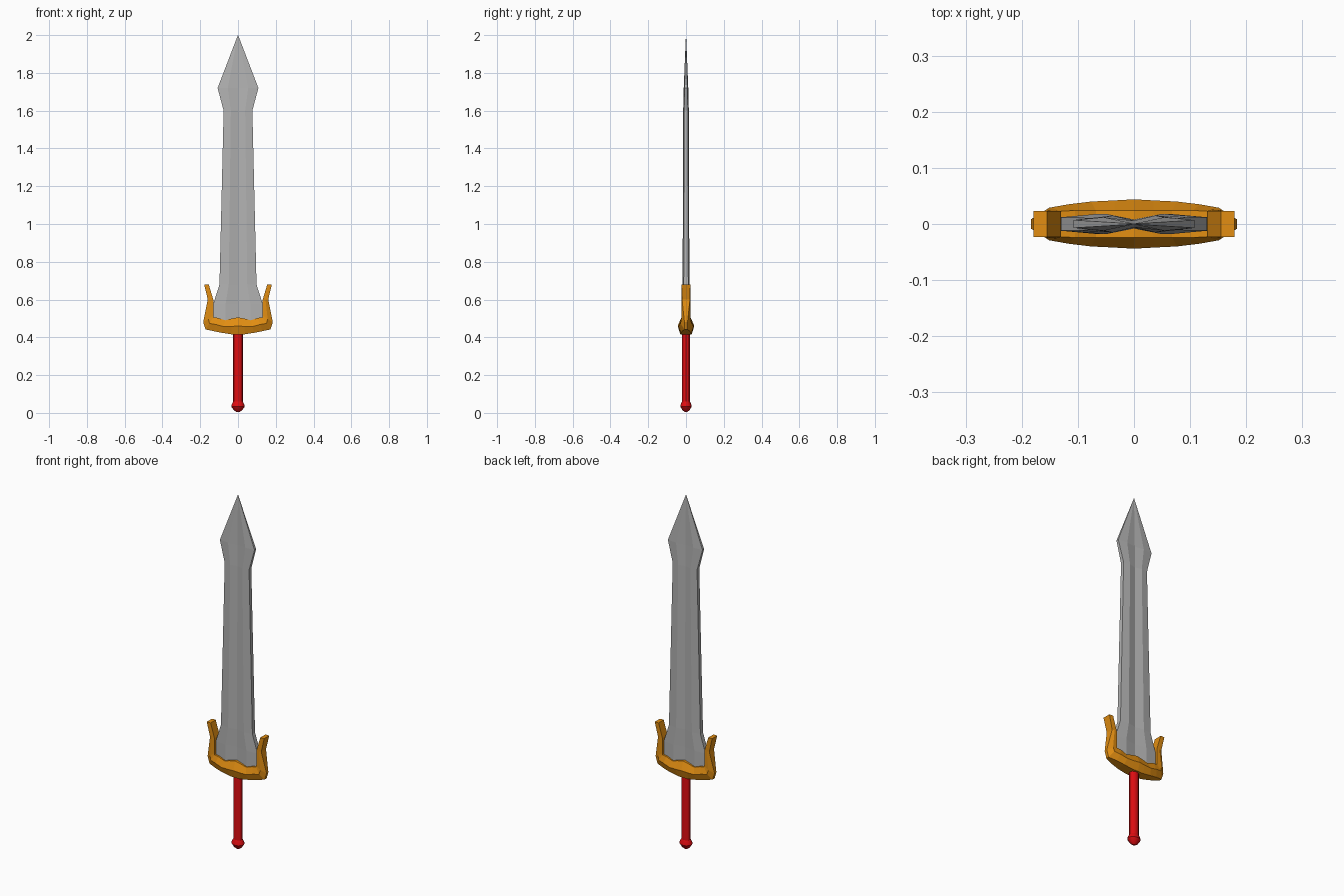
import bpy, bmesh, math

if "Cube" in bpy.data.objects:
    bpy.data.objects.remove(bpy.data.objects["Cube"])


def material(name, rgb):
    m = bpy.data.materials.new(name)
    m.diffuse_color = (*rgb, 1)
    m.use_nodes = True
    m.node_tree.nodes["Principled BSDF"].inputs["Base Color"].default_value = m.diffuse_color
    return m


steel = material("steel grey", (0.45, 0.45, 0.45))
gold = material("golden orange", (0.76, 0.27, 0.006))
red = material("grip red", (0.74, 0.004, 0.006))


def loft(name, rings, mat):
    """Skin a list of equally long vertex rings and cap both ends."""
    bm = bmesh.new()
    vs = [[bm.verts.new(p) for p in r] for r in rings]
    n = len(vs[0])
    for a, b in zip(vs, vs[1:]):
        for i in range(n):
            j = (i + 1) % n
            bm.faces.new((a[i], a[j], b[j], b[i]))
    bm.faces.new(vs[0][::-1])
    bm.faces.new(vs[-1])
    bmesh.ops.remove_doubles(bm, verts=bm.verts, dist=1e-5)
    bmesh.ops.recalc_face_normals(bm, faces=bm.faces)
    me = bpy.data.meshes.new(name)
    bm.to_mesh(me)
    bm.free()
    me.materials.append(mat)
    ob = bpy.data.objects.new(name, me)
    bpy.context.collection.objects.link(ob)
    return ob


# Blade: flat edges, two ridges and a central groove
def blade_ring(z, w, edge, ridge, groove):
    half = [(-w, edge), (-w / 2, ridge), (0, groove), (w / 2, ridge), (w, edge)]
    return [(x, -y, z) for x, y in half] + [(x, y, z) for x, y in half[::-1]]


loft("blade", [blade_ring(*s) for s in [
    (0.46, 0.13, 0.012, 0.018, 0.008),
    (0.58, 0.13, 0.012, 0.018, 0.008),
    (0.68, 0.098, 0.012, 0.018, 0.008),
    (1.60, 0.076, 0.010, 0.015, 0.006),
    (1.72, 0.108, 0.007, 0.012, 0.006),
    (2.00, 0.0005, 0.0005, 0.0005, 0.0005),
]], steel)

# Guard: six-sided section swept from horn tip to horn tip
# (inner x, inner z, outer x, outer z, inner / middle / outer half depth)
right_half = [
    (0.035, 0.499, 0.035, 0.416, 0.024, 0.042, 0.028),
    (0.068, 0.490, 0.085, 0.424, 0.024, 0.040, 0.026),
    (0.105, 0.503, 0.130, 0.433, 0.024, 0.035, 0.020),
    (0.130, 0.506, 0.172, 0.442, 0.023, 0.029, 0.009),
    (0.130, 0.515, 0.184, 0.480, 0.023, 0.025, 0.008),
    (0.131, 0.600, 0.160, 0.600, 0.023, 0.023, 0.021),
    (0.155, 0.680, 0.179, 0.680, 0.023, 0.023, 0.023),
]
centre = (0, 0.506, 0, 0.415, 0.024, 0.044, 0.030)
left_half = [(-s[0], s[1], -s[2], *s[3:]) for s in right_half[::-1]]


def guard_ring(s):
    ix, iz, ox, oz, di, dm, do = s
    mx, mz = (ix + ox) / 2, (iz + oz) / 2
    return [(ix, -di, iz), (mx, -dm, mz), (ox, -do, oz),
            (ox, do, oz), (mx, dm, mz), (ix, di, iz)]


loft("guard", [guard_ring(s) for s in left_half + [centre] + right_half], gold)


# Grip and pommel: slightly flattened round stacks
def round_ring(z, r, n=12):
    return [(r * math.cos(2 * math.pi * i / n),
             0.84 * r * math.sin(2 * math.pi * i / n), z) for i in range(n)]


grip = loft("grip", [round_ring(0.05, 0.0255), round_ring(0.44, 0.0255)], red)
pommel = loft("pommel", [round_ring(z, r) for z, r in [
    (0.004, 0.007), (0.015, 0.023), (0.034, 0.036), (0.046, 0.033), (0.06, 0.0255)]], red)

# Smooth the round parts only
for ob in (grip, pommel):
    bpy.ops.object.select_all(action="DESELECT")
    ob.select_set(True)
    bpy.context.view_layer.objects.active = ob
    bpy.ops.object.shade_smooth_by_angle(angle=math.radians(32))
